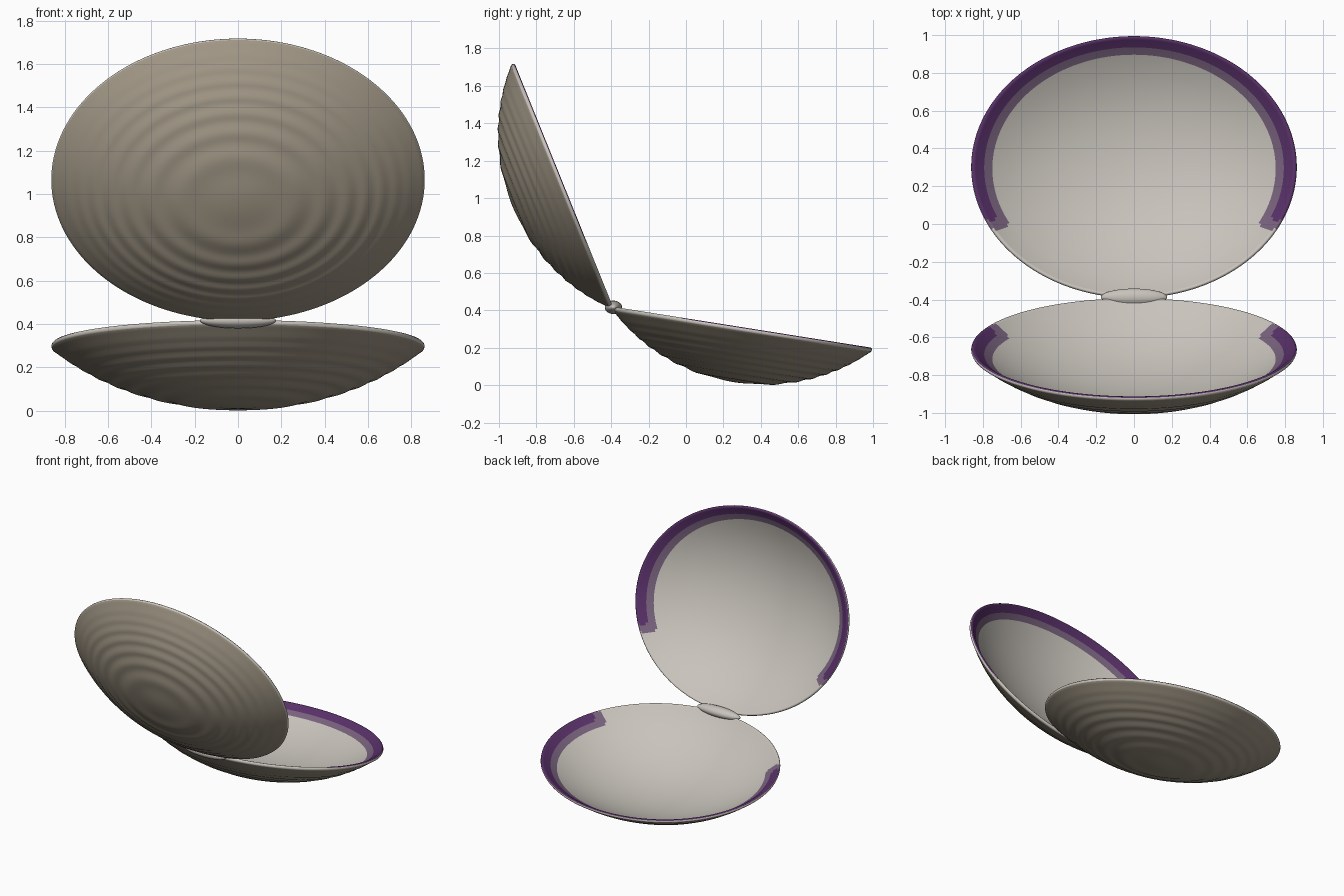
import bpy, bmesh, math

if "Cube" in bpy.data.objects:
    bpy.data.objects.remove(bpy.data.objects["Cube"])

SEGS = 240
HALF_W, HALF_L = 0.862, 0.702      # rim ellipse half axes
HINGE_Y, HINGE_Z = -0.39, 0.42


def material(name, r, g, b):
    m = bpy.data.materials.new(name)
    lin = [((c / 255 + 0.055) / 1.055) ** 2.4 for c in (r, g, b)]
    m.diffuse_color = (*lin, 1)
    m.use_nodes = True
    m.node_tree.nodes["Principled BSDF"].inputs["Base Color"].default_value = m.diffuse_color
    return m


OUTER = material("outer_brown_grey", 160, 150, 133)
PEARL = material("inner_pearl", 200, 195, 187)
DARK = material("dark_purple", 88, 48, 104)
PALE = material("pale_purple", 120, 98, 125)


def cap(r):
    """Spherical cap depth, 1 at the centre and 0 at the rim."""
    k = 1.9
    return (math.sqrt(k - r * r) - math.sqrt(k - 1)) / (math.sqrt(k) - math.sqrt(k - 1))


def profile():
    """(radius, depth) from the inner centre, over the lip, to the outer centre."""
    pts = []
    inner = [i * 0.086 for i in range(1, 11)] + [0.86 + 0.01 * i for i in range(1, 13)]
    for r in inner:
        pts.append((r, 0.265 * (cap(r) - cap(0.98)) / (1 - cap(0.98)) + 0.002))
    pts += [(0.99, 0.001), (0.997, 0.006), (1.0, 0.014), (0.996, 0.022)]
    # outer skin with shallow growth ridges
    for i in range(1, 57):
        r = 0.996 * (1 - i / 57)
        ridge = 0.003 * math.sin(2 * math.pi * 8 * (1 - r * r))
        pts.append((r, 0.018 + 0.28 * cap(r) + ridge * min(1, 4 * (1 - r))))
    return pts


LIP_FACE = 23   # strips before this index are on the inside


def in_band(r, t, r_in, t_end):
    """Rim band with rounded ends; t is the angle away from the tip."""
    if r < r_in:
        return False
    over = (t - t_end) * 0.78
    if over <= 0:
        return True
    half = (1 - r_in) / 2
    return ((r - 1 + half) / half) ** 2 + (over / 0.05) ** 2 < 1


def shell(name, angle, side):
    d = (math.cos(angle), math.sin(angle))
    n = (math.cos(angle + side * math.pi / 2), math.sin(angle + side * math.pi / 2))

    def place(r, a, depth):
        u = HALF_L * (1 + r * math.cos(a))
        return (HALF_W * r * math.sin(a),
                HINGE_Y + u * d[0] + depth * n[0],
                HINGE_Z + u * d[1] + depth * n[1])

    bm = bmesh.new()
    prof = profile()
    rings = [[bm.verts.new(place(r, 2 * math.pi * i / SEGS, z)) for i in range(SEGS)]
             for r, z in prof]
    for k in range(len(rings) - 1):
        r = (prof[k][0] + prof[k + 1][0]) / 2
        for i in range(SEGS):
            j = (i + 1) % SEGS
            f = bm.faces.new((rings[k][i], rings[k][j], rings[k + 1][j], rings[k + 1][i]))
            t = 2 * math.pi * (i + 0.5) / SEGS
            t = min(t, 2 * math.pi - t)
            if k >= LIP_FACE + 2:
                f.material_index = 0
            elif k < LIP_FACE and in_band(r, t, 0.92, 1.95):
                f.material_index = 2
            elif k < LIP_FACE and in_band(r, t, 0.87, 2.04):
                f.material_index = 3
            else:
                f.material_index = 1
    # close both centres
    for ring, mat, depth in ((rings[0], 1, 0.267), (rings[-1], 0, 0.298)):
        c = bm.verts.new(place(0, 0, depth))
        for i in range(SEGS):
            bm.faces.new((ring[i], ring[(i + 1) % SEGS], c)).material_index = mat
    bmesh.ops.recalc_face_normals(bm, faces=bm.faces)
    for f in bm.faces:
        f.smooth = True
    me = bpy.data.meshes.new(name)
    bm.to_mesh(me)
    bm.free()
    for m in (OUTER, PEARL, DARK, PALE):
        me.materials.append(m)
    bpy.context.collection.objects.link(bpy.data.objects.new(name, me))


# two matching halves opened at the hinge
shell("lower_shell", math.radians(-9), -1)
shell("upper_shell", math.radians(112), 1)

# hinge ligament
bpy.ops.mesh.primitive_uv_sphere_add(segments=48, ring_count=24, radius=1,
                                     location=(0, HINGE_Y + 0.002, 0.416))
hinge = bpy.context.object
hinge.name = "hinge"
hinge.scale = (0.175, 0.046, 0.036)
hinge.data.materials.append(PEARL)
bpy.ops.object.shade_smooth()
